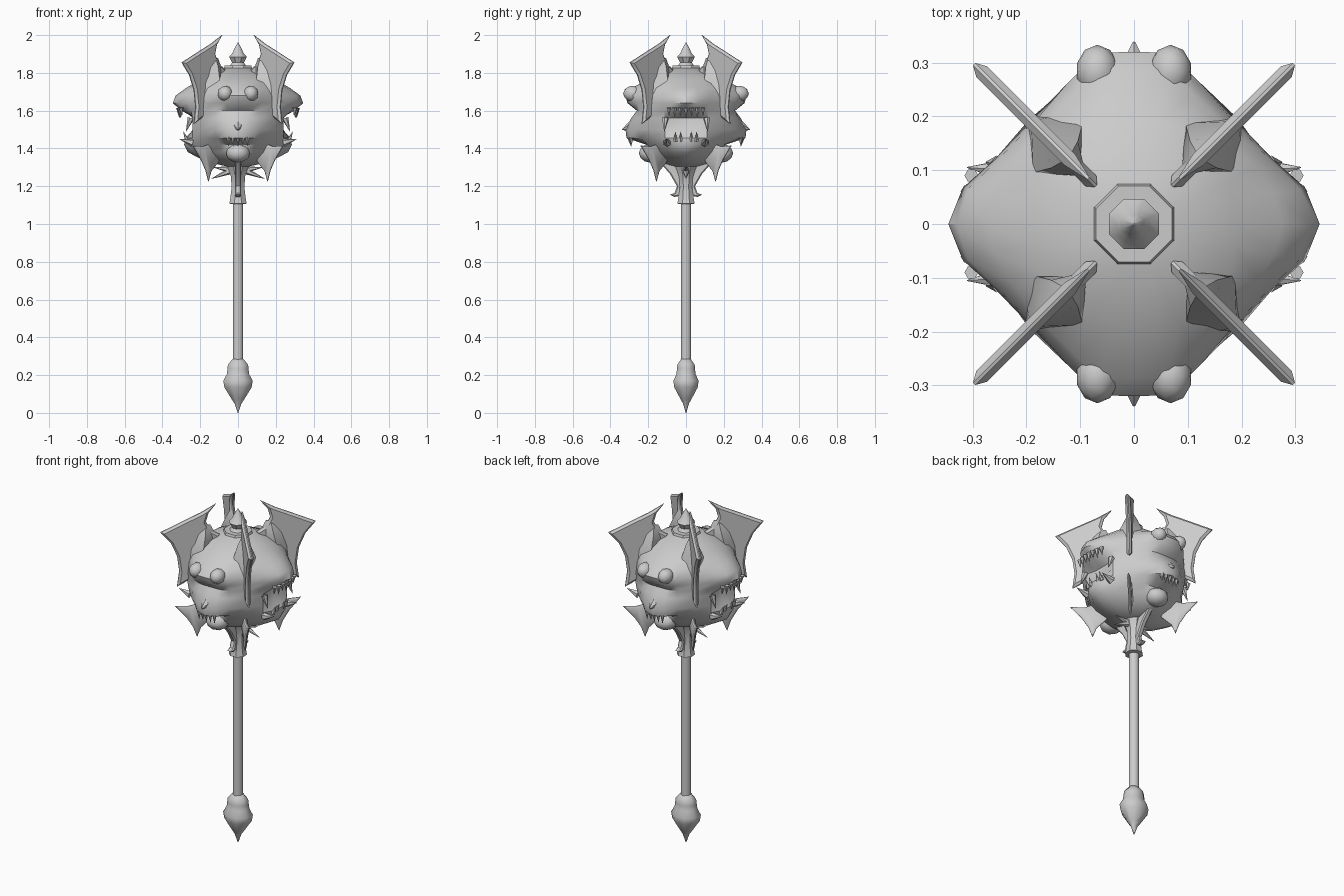
import bpy, bmesh, math
from mathutils import Vector, Matrix

if "Cube" in bpy.data.objects:
    bpy.data.objects.remove(bpy.data.objects["Cube"])


def finish(name, bm, angle=40):
    bmesh.ops.recalc_face_normals(bm, faces=bm.faces)
    me = bpy.data.meshes.new(name)
    bm.to_mesh(me)
    bm.free()
    ob = bpy.data.objects.new(name, me)
    bpy.context.collection.objects.link(ob)
    bpy.ops.object.select_all(action='DESELECT')
    ob.select_set(True)
    bpy.context.view_layer.objects.active = ob
    bpy.ops.object.shade_smooth_by_angle(angle=math.radians(angle))
    return ob


def skin(name, rings, angle=40):
    """Join closed rings of points and cap the ends."""
    bm = bmesh.new()
    loops = [[bm.verts.new(p) for p in ring] for ring in rings]
    n = len(loops[0])
    for a, b in zip(loops, loops[1:]):
        for i in range(n):
            bm.faces.new((a[i], a[(i + 1) % n], b[(i + 1) % n], b[i]))
    bm.faces.new(loops[0])
    bm.faces.new(loops[-1])
    return finish(name, bm, angle)


def lathe(name, profile, sides, sy=1.0, angle=40):
    rings = []
    for r, z in profile:
        rings.append([(r * math.cos(2 * math.pi * (i + .5) / sides),
                       sy * r * math.sin(2 * math.pi * (i + .5) / sides), z)
                      for i in range(sides)])
    return skin(name, rings, angle)


def spike(name, base, tip, r, sides=6):
    base, tip = Vector(base), Vector(tip)
    d = tip - base
    bm = bmesh.new()
    m = Matrix.Translation((base + tip) / 2) @ d.to_track_quat('Z', 'Y').to_matrix().to_4x4()
    bmesh.ops.create_cone(bm, cap_ends=True, segments=sides, radius1=r, radius2=r * .05,
                          depth=d.length, matrix=m)
    return finish(name, bm)


def plate(name, outline, degrees, rim, half, bevel):
    """Blade standing in a radial plane: thin edge, thicker bevelled middle."""
    bm = bmesh.new()
    a = [bm.verts.new((r, -rim, z)) for r, z in outline]
    b = [bm.verts.new((r, rim, z)) for r, z in outline]
    n = len(a)
    for i in range(n):
        bm.faces.new((a[i], a[(i + 1) % n], b[(i + 1) % n], b[i]))
    caps = [bm.faces.new(a), bm.faces.new(b)]
    bmesh.ops.recalc_face_normals(bm, faces=bm.faces)
    bmesh.ops.inset_individual(bm, faces=caps, thickness=bevel, depth=half - rim,
                               use_even_offset=True)
    bm.transform(Matrix.Rotation(math.radians(degrees), 4, 'Z'))
    return finish(name, bm, 35)


def knob(name, centre, size):
    bm = bmesh.new()
    bmesh.ops.create_icosphere(bm, subdivisions=2, radius=1,
                               matrix=Matrix.Translation(centre) @ Matrix.Diagonal((*size, 1)))
    return finish(name, bm, 60)


# Pommel, shaft and collar
lathe("pommel", [(.002, .0), (.02, .05), (.038, .075), (.078, .135), (.084, .17), (.064, .205),
                 (.06, .235), (.058, .255), (.032, .285), (.02, .287)], 8, .86, 50)
lathe("shaft", [(.028, .26), (.028, 1.15)], 12)
lathe("collar", [(.03, 1.105), (.05, 1.108), (.045, 1.13), (.037, 1.19), (.04, 1.25),
                 (.055, 1.29), (.07, 1.33)], 8)

# Head: quarter section radii at seven angles, mirrored around all quadrants
angles = [0, 12, 25, 45, 65, 78, 90]
rows = [
    (1.305, .06, .06, .06, .06, .06, .06, .06),
    (1.33, .17, .165, .15, .14, .14, .15, .15),
    (1.38, .265, .25, .22, .20, .20, .21, .21),
    (1.42, .285, .275, .25, .23, .22, .21, .21),
    (1.455, .28, .275, .265, .25, .265, .30, .315),
    (1.50, .23, .24, .265, .265, .285, .31, .32),
    (1.56, .225, .23, .265, .275, .28, .285, .29),
    (1.60, .30, .29, .275, .275, .27, .265, .26),
    (1.64, .345, .325, .285, .27, .29, .31, .31),
    (1.68, .33, .315, .28, .265, .29, .325, .32),
    (1.72, .275, .265, .255, .25, .265, .295, .285),
    (1.77, .19, .19, .20, .215, .20, .19, .19),
    (1.825, .08, .08, .08, .08, .08, .08, .08)]
rings = []
for z, *rad in rows:
    quarter = list(zip(angles, rad))
    half = quarter + [(180 - a, r) for a, r in reversed(quarter[:-1])]
    full = half + [(360 - a, r) for a, r in reversed(half[1:-1])]
    rings.append([(r * math.cos(math.radians(a)), r * math.sin(math.radians(a)), z)
                  for a, r in full])
skin("head", rings, 38)

# Crown plate and finial
lathe("crown_plate", [(.07, 1.81), (.082, 1.82), (.076, 1.838)], 8)
lathe("finial", [(.05, 1.83), (.034, 1.855), (.05, 1.885), (.03, 1.908), (.02, 1.93),
                 (.002, 1.96)], 8)

# Four diagonal blades with shoulder mounts
upper = [(.12, 2.0), (.2, 1.955), (.3, 1.91), (.42, 1.855), (.365, 1.79), (.33, 1.71),
         (.318, 1.62), (.33, 1.53), (.24, 1.58), (.13, 1.65), (.1, 1.82), (.15, 1.85),
         (.174, 1.9), (.16, 1.95)]
lower = [(.34, 1.415), (.28, 1.345), (.243, 1.285), (.222, 1.225), (.2, 1.28), (.15, 1.325),
         (.12, 1.38), (.2, 1.43), (.26, 1.41)]
for k in range(4):
    deg = 45 + 90 * k
    plate("upper_blade", upper, deg, .003, .014, .012)
    plate("lower_blade", lower, deg, .002, .009, .01)
    c, s = math.cos(math.radians(deg)), math.sin(math.radians(deg))
    mount = []
    for r0, r1, w, z in [(.17, .28, .07, 1.66), (.13, .27, .065, 1.75), (.125, .24, .035, 1.83),
                         (.15, .2, .008, 1.88)]:
        m = (r0 + r1) / 2
        mount.append([(r * c - t * s, r * s + t * c, z)
                      for r, t in [(r0, 0), (m, -w), (r1, 0), (m, w)]])
    skin("blade_mount", mount, 50)

for s in (1, -1):
    # Side faces: upper fangs, lower jaw teeth and corner tusks
    for i in range(-3, 4):
        y = i * .03
        x = s * (.315 - 1.6 * y * y)
        spike("upper_fang", (x, y, 1.615), (x - s * .005, y, 1.56 + .01 * (i % 2)), .013)
    for i in (-2, -1, 1, 2):
        y = i * .028
        spike("lower_fang", (s * .268, y, 1.44), (s * .29, y, 1.49), .012)
    for t in (1, -1):
        spike("corner_tusk", (s * .24, t * .10, 1.43), (s * .31, t * .105, 1.45), .022)
        spike("cheek_spike", (s * .25, t * .11, 1.56), (s * .275, t * .115, 1.49), .018)
        # Front and back faces: knobbly brows
        knob("brow_knob", (t * .068, s * .283, 1.69), (.04, .05, .042))
    # Front and back faces: snout ridge, teeth and chin
    spike("snout_point", (0, s * .25, 1.53), (0, s * .338, 1.50), .05)
    for i in range(-2, 3):
        x = i * .025
        spike("front_fang", (x, s * (.30 - abs(x) * .2), 1.46), (x, s * .29, 1.41), .012)
    knob("chin", (0, s * .19, 1.375), (.065, .06, .05))
    # Collar hooks and thorns
    hook = [(.02, 1.31), (.15, 1.34), (.085, 1.265), (.048, 1.2), (.06, 1.165), (.085, 1.155),
            (.06, 1.143), (.03, 1.15)]
    plate("collar_hook", hook, 90 * s, .01, .016, .006)
    spike("collar_thorn", (s * .02, 0, 1.285), (s * .13, 0, 1.3), .022)
    spike("collar_thorn", (s * .02, 0, 1.29), (s * .14, 0, 1.24), .022)
